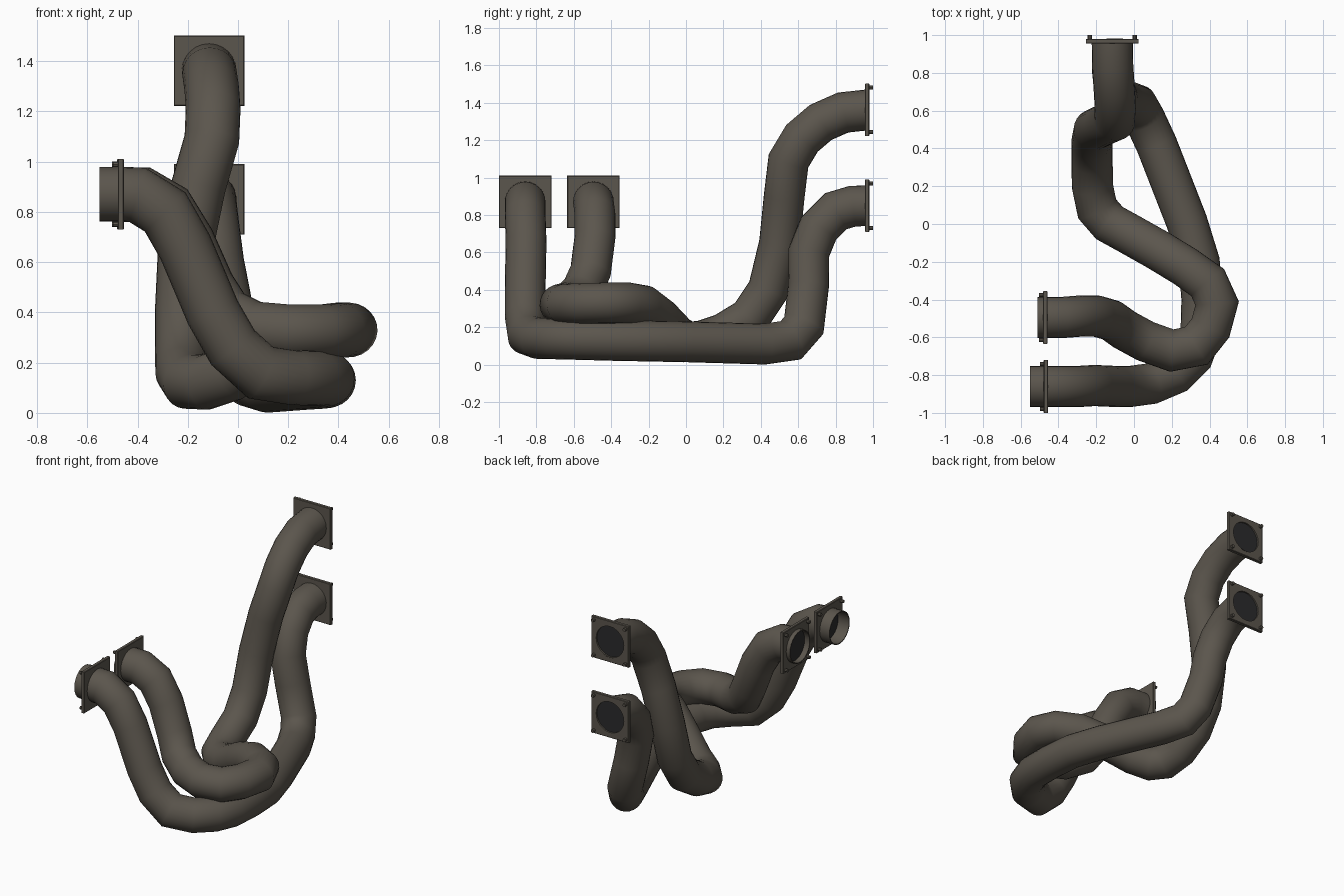
import bpy, bmesh, math
from mathutils import Vector, Matrix

if "Cube" in bpy.data.objects:
    bpy.data.objects.remove(bpy.data.objects["Cube"])

R = 0.109      # pipe radius
SIDES = 24


def material(name, rgb):
    m = bpy.data.materials.new(name)
    m.diffuse_color = (*rgb, 1)
    m.use_nodes = True
    m.node_tree.nodes["Principled BSDF"].inputs["Base Color"].default_value = m.diffuse_color
    return m


METAL = material("dull bronze metal", (0.105, 0.092, 0.074))
DARK = material("dark bore", (0.024, 0.024, 0.025))


def finish(bm, name, mat, angle=None):
    bmesh.ops.recalc_face_normals(bm, faces=bm.faces)
    mesh = bpy.data.meshes.new(name)
    bm.to_mesh(mesh)
    bm.free()
    mesh.materials.append(mat)
    ob = bpy.data.objects.new(name, mesh)
    bpy.context.collection.objects.link(ob)
    if angle:
        bpy.context.view_layer.objects.active = ob
        ob.select_set(True)
        bpy.ops.object.shade_smooth_by_angle(angle=math.radians(angle))
        ob.select_set(False)
    return ob


def bridge(bm, a, b):
    for k in range(SIDES):
        j = (k + 1) % SIDES
        bm.faces.new((a[k], a[j], b[j], b[k]))


def pipe(name, points):
    """Sweep a circle along a polyline with mitred bends."""
    pts = [Vector(p) for p in points]
    dirs = [(b - a).normalized() for a, b in zip(pts, pts[1:])]
    u = dirs[0].orthogonal().normalized()
    bm = bmesh.new()
    rings = []
    for i, p in enumerate(pts):
        d0 = dirs[max(i - 1, 0)]
        d1 = dirs[min(i, len(dirs) - 1)]
        t = (d0 + d1).normalized()
        w = d0.cross(u)
        ring = []
        for k in range(SIDES):
            a = math.tau * k / SIDES
            v = (u * math.cos(a) + w * math.sin(a)) * R
            v -= d0 * (v.dot(t) / d0.dot(t))
            ring.append(bm.verts.new(p + v))
        rings.append(ring)
        u = d0.rotation_difference(d1) @ u
    for r0, r1 in zip(rings, rings[1:]):
        bridge(bm, r0, r1)
    finish(bm, name, METAL, 60)


def loop(bm, radius, z, square=False):
    verts = []
    for k in range(SIDES):
        c, s = math.cos(math.tau * k / SIDES), math.sin(math.tau * k / SIDES)
        f = radius / max(abs(c), abs(s)) if square else radius
        verts.append(bm.verts.new((c * f, s * f, z)))
    return verts


def flange(name, centre, axis, stub=0):
    """Square bolted plate with a round hole, optional collar and a dark bore; axis points outward."""
    frame = Matrix.Translation(centre) @ Vector(axis).to_track_quat('Z', 'Y').to_matrix().to_4x4()
    # plate
    bm = bmesh.new()
    h = 0.012
    loops = [loop(bm, R - 0.005, h), loop(bm, 0.137, h, True), loop(bm, 0.14, h - 0.003, True),
             loop(bm, 0.14, 0.003 - h, True), loop(bm, 0.137, -h, True), loop(bm, R - 0.005, -h)]
    for a, b in zip(loops, loops[1:] + loops[:1]):
        bridge(bm, a, b)
    finish(bm, name + "_plate", METAL, 25).matrix_world = frame
    # corner bolts
    bm = bmesh.new()
    for sx in (-1, 1):
        for sy in (-1, 1):
            bmesh.ops.create_cone(bm, cap_ends=True, segments=8, radius1=0.011, radius2=0.011, depth=0.032,
                                  matrix=Matrix.Translation((sx * 0.119, sy * 0.119, 0.016)))
    finish(bm, name + "_bolts", METAL).matrix_world = frame
    # collar: outer and inner wall joined by a rim
    if stub:
        bm = bmesh.new()
        loops = [loop(bm, r, z) for r, z in ((R, 0), (R, stub), (R - 0.006, stub), (R - 0.006, 0))]
        for a, b in zip(loops, loops[1:] + loops[:1]):
            bridge(bm, a, b)
        finish(bm, name + "_collar", METAL, 40).matrix_world = frame
    # bore
    bm = bmesh.new()
    bmesh.ops.create_cone(bm, cap_ends=True, segments=SIDES, radius1=R - 0.004, radius2=R - 0.004, depth=0.004)
    finish(bm, name + "_bore", DARK).matrix_world = frame


# lower pipe: front left port to lower back port
pipe("lower_pipe", [
    (-0.46, -0.86, 0.87), (-0.40, -0.86, 0.868), (-0.29, -0.86, 0.80), (-0.21, -0.855, 0.66),
    (-0.10, -0.86, 0.40), (-0.02, -0.86, 0.26), (0.09, -0.845, 0.16), (0.22, -0.79, 0.14),
    (0.31, -0.70, 0.138), (0.355, -0.58, 0.135), (0.36, -0.40, 0.130), (0.345, -0.20, 0.126),
    (0.28, 0.01, 0.122), (0.12, 0.42, 0.110), (0.055, 0.56, 0.130), (0.015, 0.63, 0.21),
    (-0.05, 0.655, 0.42), (-0.085, 0.657, 0.60), (-0.102, 0.71, 0.73), (-0.113, 0.80, 0.82),
    (-0.115, 0.89, 0.847), (-0.115, 0.97, 0.85)])

# upper pipe: rear left port, looping round to the upper back port
pipe("upper_pipe", [
    (-0.46, -0.495, 0.87), (-0.38, -0.495, 0.868), (-0.28, -0.487, 0.81), (-0.20, -0.487, 0.68),
    (-0.12, -0.51, 0.50), (-0.05, -0.56, 0.39), (0.06, -0.62, 0.335), (0.20, -0.67, 0.323),
    (0.33, -0.645, 0.323), (0.405, -0.55, 0.327), (0.44, -0.42, 0.33), (0.39, -0.31, 0.33),
    (0.27, -0.225, 0.315), (0.13, -0.14, 0.25), (-0.03, -0.05, 0.155), (-0.13, 0.005, 0.122),
    (-0.195, 0.08, 0.125), (-0.22, 0.20, 0.165), (-0.222, 0.34, 0.25), (-0.222, 0.44, 0.40),
    (-0.21, 0.50, 0.65), (-0.158, 0.525, 0.90), (-0.104, 0.548, 1.09), (-0.099, 0.62, 1.21),
    (-0.105, 0.72, 1.295), (-0.113, 0.84, 1.348), (-0.115, 0.97, 1.362)])

# end flanges
flange("front_port", (-0.466, -0.86, 0.87), (-1, 0, 0), 0.085)
flange("middle_port", (-0.47, -0.495, 0.87), (-1, 0, 0), 0.04)
for label, z in (("lower", 0.85), ("upper", 1.362)):
    flange(label + "_back_port", (-0.115, 0.968, z), (0, 1, 0))
